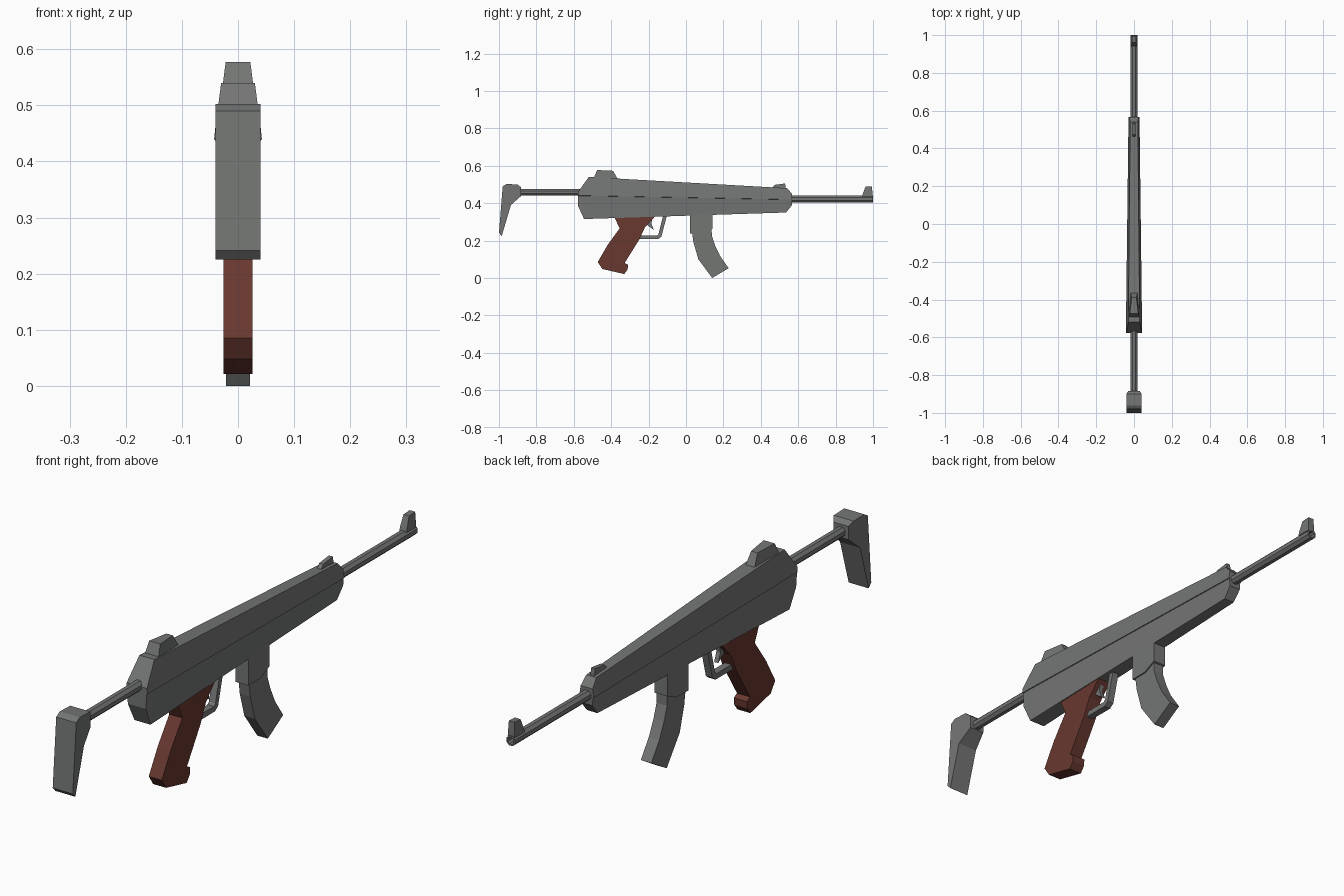
import bpy, bmesh, math
from mathutils import Matrix

if "Cube" in bpy.data.objects:
    bpy.data.objects.remove(bpy.data.objects["Cube"])

brown = bpy.data.materials.new("brown_grip")
brown.diffuse_color = (0.14, 0.04, 0.03, 1)
brown.use_nodes = True
brown.node_tree.nodes["Principled BSDF"].inputs["Base Color"].default_value = brown.diffuse_color
steel = bpy.data.materials.new("dark_steel")
steel.diffuse_color = (0.173, 0.18, 0.175, 1)
steel.use_nodes = True
steel.node_tree.nodes["Principled BSDF"].inputs["Base Color"].default_value = steel.diffuse_color


def finish(name, bm, mat=steel):
    bmesh.ops.recalc_face_normals(bm, faces=bm.faces)
    me = bpy.data.meshes.new(name)
    bm.to_mesh(me)
    bm.free()
    ob = bpy.data.objects.new(name, me)
    bpy.context.collection.objects.link(ob)
    me.materials.append(mat)
    return ob


def plate(name, pts, width, mat=steel):
    """Side profile of (y, z) points spread to +-width; width may be a function of y, z."""
    bm = bmesh.new()
    w = width if callable(width) else (lambda y, z: width)
    left, right = [[bm.verts.new((s * w(y, z), y, z)) for y, z in pts] for s in (-1, 1)]
    bm.faces.new(left)
    bm.faces.new(right[::-1])
    for i in range(len(pts)):
        j = (i + 1) % len(pts)
        bm.faces.new((left[i], right[i], right[j], left[j]))
    return finish(name, bm, mat)


def rod(name, y0, y1, z, r, bore=0):
    """Eight-sided rod along y, with an optional bore in its +y end."""
    bm = bmesh.new()
    bmesh.ops.create_cone(bm, cap_ends=True, segments=8, radius1=r, radius2=r, depth=y1 - y0,
                          matrix=Matrix.Translation((0, (y0 + y1) / 2, z))
                          @ Matrix.Rotation(-math.pi / 2, 4, 'X')
                          @ Matrix.Rotation(math.pi / 8, 4, 'Z'))
    if bore:
        bm.normal_update()
        end = [f for f in bm.faces if f.normal.y > 0.9]
        bmesh.ops.inset_region(bm, faces=end, thickness=bore)
        hole = bmesh.ops.extrude_face_region(bm, geom=end)["geom"]
        bmesh.ops.translate(bm, vec=(0, -0.04, 0),
                            verts=[v for v in hole if isinstance(v, bmesh.types.BMVert)])
        bmesh.ops.delete(bm, geom=end, context='FACES_ONLY')
    return finish(name, bm)


# receiver: tapering upper half slightly overhangs the lower half along a seam
def receiver():
    bm = bmesh.new()
    rings = []
    # y of top, y of bottom, z of top, seam, bottom, half widths of top, seam, bottom
    for yt, yb, zt, zm, zb, wt, wm, wb in [
            (-0.577, -0.577, 0.46, 0.44, 0.385, 0.0405, 0.0425, 0.036),
            (-0.52, -0.545, 0.54, 0.44, 0.315, 0.030, 0.0425, 0.032),
            (0.54, 0.535, 0.48, 0.42, 0.35, 0.020, 0.0295, 0.021),
            (0.567, 0.567, 0.45, 0.42, 0.39, 0.024, 0.0285, 0.023)]:
        ym = yb if abs(yt) > 0.55 else (yt + yb) / 2
        side = [(wt, yt, zt), (wm, ym, zm), (wm - 0.003, ym, zm - 0.001), (wb, yb, zb)]
        rings.append([bm.verts.new(p) for p in side]
                     + [bm.verts.new((-x, y, z)) for x, y, z in side[::-1]])
    for a, b in zip(rings, rings[1:]):
        for i in range(8):
            j = (i + 1) % 8
            bm.faces.new((a[i], a[j], b[j], b[i]))
    bm.faces.new(rings[0])
    bm.faces.new(rings[-1])
    finish("receiver", bm)


receiver()

# barrel and rear stock rod
rod("barrel", 0.55, 1.0, 0.422, 0.019, bore=0.006)
rod("stock_rod", -0.90, -0.56, 0.458, 0.019)

# shoulder pad, narrowing where it meets the rod
plate("shoulder_pad",
      [(-0.985, 0.225), (-1.0, 0.241), (-0.98, 0.49), (-0.96, 0.502), (-0.90, 0.5),
       (-0.883, 0.485), (-0.883, 0.437), (-0.936, 0.39)],
      lambda y, z: 0.03 if y > -0.89 else 0.04)

# sights
plate("rear_sight", [(-0.495, 0.53), (-0.475, 0.577), (-0.39, 0.573), (-0.36, 0.52)],
      lambda y, z: (0.028 if z < 0.55 else 0.022) - (0.009 if y > -0.4 else 0))
plate("receiver_sight", [(0.455, 0.475), (0.475, 0.498), (0.53, 0.505), (0.535, 0.47)], 0.008)
plate("muzzle_sight", [(0.94, 0.435), (0.945, 0.45), (0.96, 0.488), (0.995, 0.49),
                       (0.997, 0.435)], lambda y, z: 0.011 if z > 0.47 else 0.014)

# pistol grip
plate("pistol_grip",
      [(-0.385, 0.33), (-0.355, 0.265), (-0.42, 0.175), (-0.472, 0.085), (-0.447, 0.048),
       (-0.33, 0.021), (-0.312, 0.045), (-0.31, 0.07), (-0.328, 0.08), (-0.25, 0.205),
       (-0.22, 0.27), (-0.165, 0.33)], 0.026, brown)

# trigger guard and trigger
plate("trigger_guard",
      [(-0.25, 0.207), (-0.15, 0.207), (-0.132, 0.22), (-0.103, 0.33), (-0.123, 0.33),
       (-0.147, 0.235), (-0.155, 0.227), (-0.25, 0.227)], 0.013)
plate("trigger", [(-0.215, 0.33), (-0.205, 0.28), (-0.172, 0.257), (-0.185, 0.29),
                  (-0.178, 0.33)], 0.008)

# magazine well and curved magazine
plate("magazine_well", [(0.022, 0.35), (0.022, 0.238), (0.09, 0.238), (0.143, 0.262), (0.143, 0.35)],
      0.026)
plate("magazine",
      [(0.03, 0.26), (0.04, 0.19), (0.066, 0.1), (0.14, 0.0), (0.228, 0.052), (0.182, 0.118),
       (0.155, 0.175), (0.138, 0.225), (0.137, 0.28)], 0.021)
